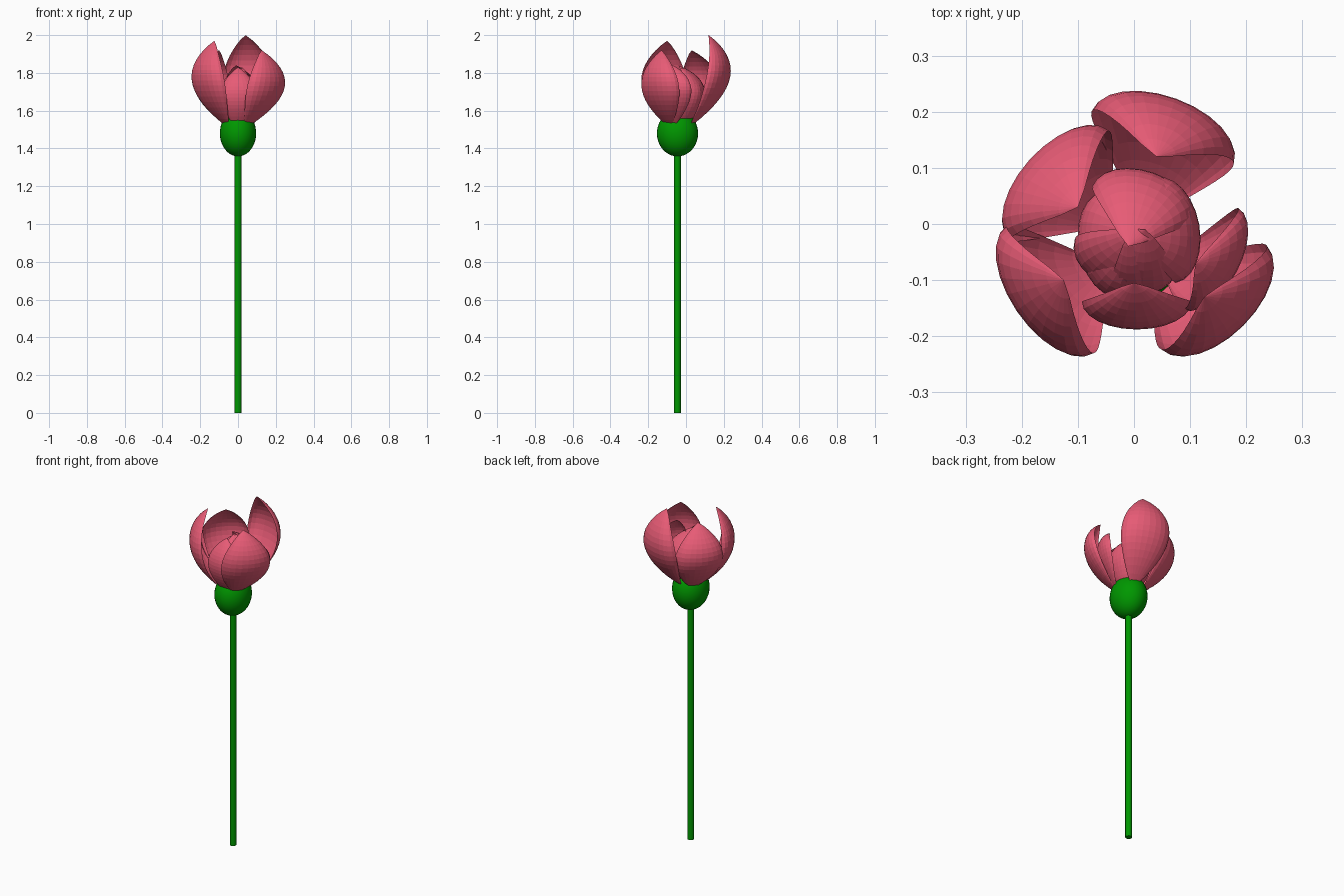
import bpy, bmesh
from math import sin, cos, pi, radians
from mathutils import Vector

cube = bpy.data.objects.get("Cube")
if cube:
    bpy.data.objects.remove(cube)


def material(name, color):
    m = bpy.data.materials.new(name)
    m.use_nodes = True
    m.diffuse_color = color
    m.node_tree.nodes["Principled BSDF"].inputs["Base Color"].default_value = color
    return m


pink = material("petal pink", (0.80, 0.105, 0.18, 1))
green = material("stem green", (0.0, 0.31, 0.0, 1))


def finish(name, bm, mat):
    mesh = bpy.data.meshes.new(name)
    bm.to_mesh(mesh)
    bm.free()
    mesh.materials.append(mat)
    obj = bpy.data.objects.new(name, mesh)
    bpy.context.collection.objects.link(obj)
    return obj


def smooth(obj):
    bpy.ops.object.select_all(action="DESELECT")
    obj.select_set(True)
    bpy.context.view_layer.objects.active = obj
    bpy.ops.object.shade_smooth_by_angle()


def petal(name, azimuth, mid, tip, width, cup, base_r=0.075, rows=16, cols=12):
    """Cupped leaf swept along a curved spine through base, mid and tip."""
    a = radians(azimuth)
    out = Vector((cos(a), sin(a), 0))
    side = Vector((-sin(a), cos(a), 0))
    base = Vector((0, -0.04, 1.525)) + out * base_r
    mid, tip = Vector(mid), Vector(tip)
    control = 2 * mid - (base + tip) / 2
    bm = bmesh.new()
    grid = []
    for i in range(rows + 1):
        t = i / rows
        spine = base * (1 - t) ** 2 + control * 2 * t * (1 - t) + tip * t * t
        swell = max(sin(pi * t), 0) ** 0.85
        w = width * swell + 0.02 * (1 - t)
        row = []
        for j in range(cols + 1):
            s = (j / cols * 2 - 1) * pi / 2
            row.append(bm.verts.new(spine + side * w * sin(s) - out * cup * swell * (1 - cos(s))))
        grid.append(row)
    for i in range(rows):
        for j in range(cols):
            bm.faces.new((grid[i][j], grid[i][j + 1], grid[i + 1][j + 1], grid[i + 1][j]))
    bmesh.ops.remove_doubles(bm, verts=bm.verts, dist=0.0005)
    finish(name, bm, pink)


# Stem
bm = bmesh.new()
bmesh.ops.create_cone(bm, cap_ends=True, segments=16, radius1=0.018, radius2=0.018, depth=1.4)
bmesh.ops.translate(bm, verts=bm.verts, vec=(0, -0.045, 0.7))
smooth(finish("stem", bm, green))

# Egg-shaped flower base
bm = bmesh.new()
bmesh.ops.create_uvsphere(bm, u_segments=32, v_segments=20, radius=1)
bmesh.ops.scale(bm, verts=bm.verts, vec=(0.096, 0.109, 0.122))
bmesh.ops.translate(bm, verts=bm.verts, vec=(0, -0.045, 1.48))
smooth(finish("flower_base", bm, green))

# Large open outer petals
petal("outer_petal_back", 70, (0.075, 0.220, 1.78), (0.04, 0.12, 2.0), 0.125, 0.07)
petal("outer_petal_back_right", 138, (-0.185, 0.115, 1.74), (-0.10, 0.03, 1.92), 0.122, 0.07)
petal("outer_petal_front_right", 214, (-0.207, -0.155, 1.76), (-0.125, -0.10, 1.97), 0.128, 0.07)
petal("outer_petal_front_left", 315, (0.192, -0.180, 1.73), (0.125, -0.13, 1.92), 0.122, 0.07)

# Shorter middle petals
petal("middle_petal_front", 270, (0.005, -0.188, 1.69), (0, -0.105, 1.83), 0.088, 0.05)
petal("middle_petal_left", 332, (0.182, -0.085, 1.71), (0.11, -0.07, 1.84), 0.092, 0.05)

# Closed bud of overlapping inner petals
bud = [
    ("back", 70, (0.035, 0.090, 1.71), (-0.01, -0.04, 1.84)),
    ("left", 10, (0.115, 0.0, 1.70), (0.0, -0.02, 1.82)),
    ("front_left", 310, (0.072, -0.092, 1.70), (-0.01, -0.02, 1.82)),
    ("front_right", 250, (-0.035, -0.112, 1.70), (0.02, -0.01, 1.83)),
    ("right", 190, (-0.096, -0.045, 1.69), (0.01, -0.02, 1.81)),
    ("back_right", 130, (-0.05, 0.05, 1.68), (0.01, -0.01, 1.80)),
]
for name, azimuth, mid, tip in bud:
    petal("bud_petal_" + name, azimuth, mid, tip, 0.085, 0.06, base_r=0.045)
